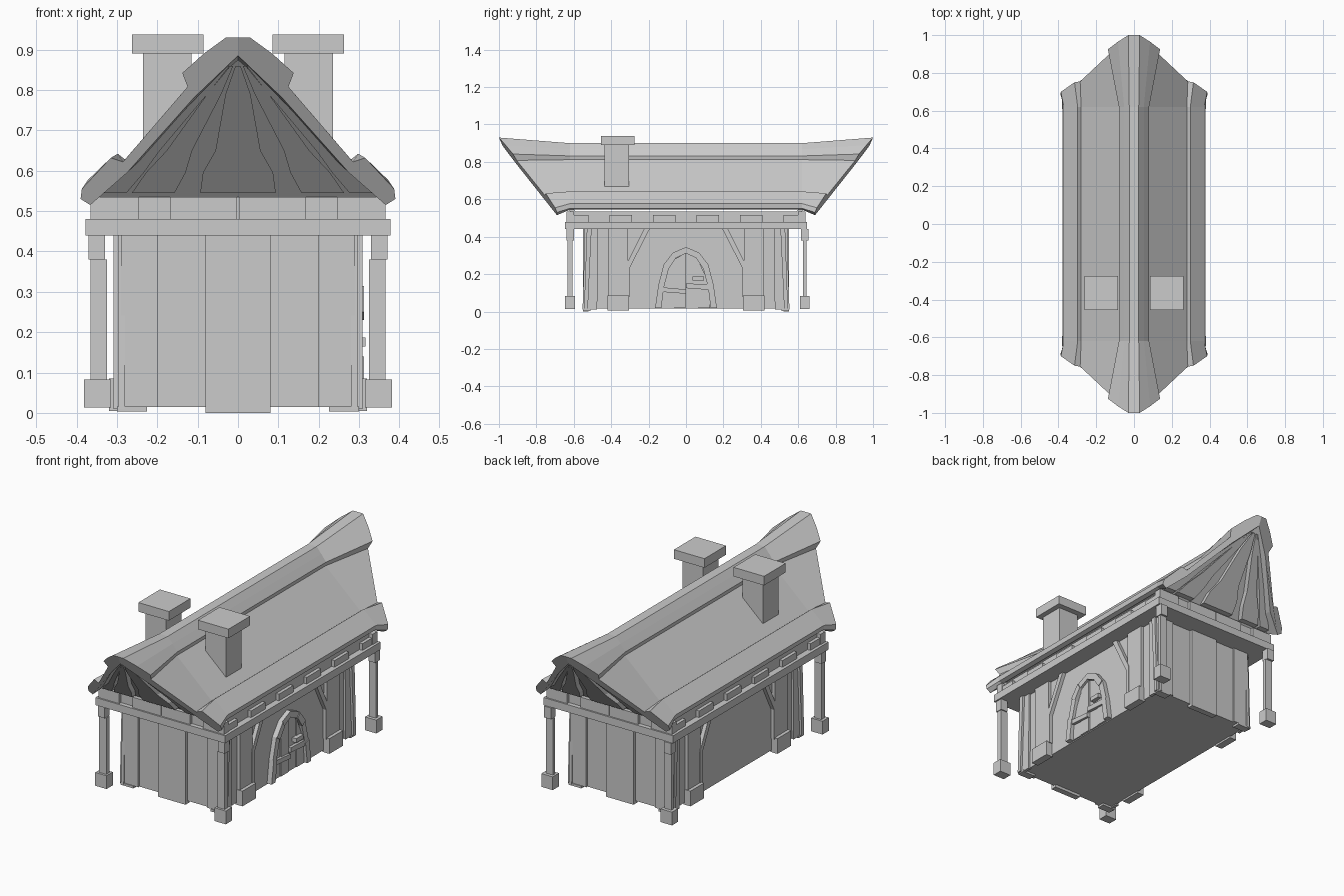
import bpy, bmesh
from mathutils import Vector

if "Cube" in bpy.data.objects:
    bpy.data.objects.remove(bpy.data.objects["Cube"])


def make(name, verts, faces):
    bm = bmesh.new()
    vs = [bm.verts.new(v) for v in verts]
    for f in faces:
        bm.faces.new([vs[i] for i in f])
    bmesh.ops.remove_doubles(bm, verts=bm.verts, dist=1e-5)
    bmesh.ops.recalc_face_normals(bm, faces=bm.faces)
    me = bpy.data.meshes.new(name)
    bm.to_mesh(me)
    bm.free()
    ob = bpy.data.objects.new(name, me)
    bpy.context.collection.objects.link(ob)
    return ob


def prism(name, pts, vec):
    """Extrude a 3D outline along a vector."""
    n = len(pts)
    verts = [Vector(p) for p in pts] + [Vector(p) + Vector(vec) for p in pts]
    faces = [list(range(n)), list(range(n, 2 * n))]
    faces += [[i, (i + 1) % n, n + (i + 1) % n, n + i] for i in range(n)]
    return make(name, verts, faces)


def box(name, x0, x1, y0, y1, z0, z1):
    return prism(name, [(x0, y0, z0), (x1, y0, z0), (x1, y1, z0), (x0, y1, z0)],
                 (0, 0, z1 - z0))


def side_panel(name, s, x, depth, yz):
    """Outline in the y-z plane, raised outward from side wall s."""
    return prism(name, [(s * x, y, z) for y, z in yz], (s * depth, 0, 0))


# Roof shell: (mid x, mid z, end x, end y, end z), ridge to eave and back inside
P = [(0, .90, 0, 1.0, .93), (.025, .90, .03, 1.0, .93),
     (.052, .868, .085, .965, .89), (.08, .832, .138, .925, .842),
     (.077, .812, .125, .905, .808), (.28, .628, .285, .755, .622),
     (.298, .642, .315, .75, .632), (.372, .577, .387, .70, .555),
     (.368, .552, .39, .69, .53), (.345, .545, .366, .69, .515),
     (.265, .605, .275, .74, .595), (.07, .785, .11, .90, .78),
     (0, .855, 0, .98, .885)]
n = len(P)
verts, faces = [], []
for s in (1, -1):
    base = len(verts)
    for d in (-1, 1):
        rings = ([(s * e[2], d * e[3], e[4]) for e in P],
                 [(s * e[0], d * .62, e[1]) for e in P])
        for r in (rings if d < 0 else rings[::-1]):
            verts += r
    for k in range(3):
        a = base + k * n
        faces += [[a + i, a + i + 1, a + n + i + 1, a + n + i] for i in range(n - 1)]
    faces += [[base + i for i in range(n)], [base + 3 * n + i for i in range(n)]]
make("roof", verts, faces)

# Chimneys
for s in (1, -1):
    box("chimney_shaft", s * .115, s * .235, -.435, -.305, .66, .89)
    box("chimney_cap", s * .085, s * .263, -.455, -.275, .89, .938)


# Sloping gable ends with fanned planks
def gy(z, off=0):
    return .62 + off + (z - .535) * .9


for d in (1, -1):
    outline = [(0, .875), (.10, .79), (.27, .605), (.345, .545), (.345, .50),
               (-.345, .50), (-.345, .545), (-.27, .605), (-.10, .79)]
    prism("gable_wall", [(x, d * gy(z), z) for x, z in outline], (0, -d * .03, 0))
    for c, h in ((0, .085), (.21, .048), (-.21, .048), (.305, .026), (-.305, .026)):
        left, right = [], []
        for z, w in ((.545, 1.1), (.595, 1.2), (.65, .95), (.79, 1.3), (.86, 1.0)):
            f = (.885 - z) / .34
            left.append(((c - h * w) * f, d * gy(z), z))
            right.append(((c + h * w) * f, d * gy(z), z))
        prism("gable_plank", left + right[::-1], (0, d * .03, 0))

# Eave beam and the blocks above it
box("eave_beam", -.378, .378, -.648, .648, .44, .48)
box("roof_sill", -.345, .345, -.625, .625, .48, .535)
for d in (1, -1):
    for x0, x1 in ((-.365, -.245), (-.168, -.002), (.002, .168), (.245, .365)):
        box("end_block", x0, x1, d * .60, d * .64, .48, .535)
for s in (1, -1):
    for i in range(6):
        y = -.58 + i * .232
        box("side_block", s * .33, s * .362, y - .06, y + .06, .48, .515)

# Corner porch posts
for s in (1, -1):
    for y, w in ((-.62, .014), (.635, .009)):
        box("post_foot", s * .315, s * .381, y - .026, y + .026, .013, .083)
        box("post", s * .325, s * .366, y - w, y + w, .083, .38)
        box("post_head", s * .33, s * .37, y - .02, y + .02, .38, .44)

# Walls and end panels
box("wall_core", -.285, .285, -.53, .53, .015, .45)
for d in (1, -1):
    box("end_panel_middle", -.08, .08, d * .52, d * .552, 0, .45)
    for s in (1, -1):
        box("end_panel_inner", s * .08, s * .20, d * .52, d * .536, .015, .45)
        box("end_panel_outer", s * .20, s * .29, d * .52, d * .546, .015, .45)
        box("end_panel_foot", s * .225, s * .30, d * .51, d * .551, .004, .016)

# Side wall pilasters, leaning braces and corner boards
for s in (1, -1):
    for d in (1, -1):
        box("pilaster", s * .28, s * .302, d * .31, d * .415, .08, .44)
        box("pilaster_foot", s * .28, s * .32, d * .305, d * .42, .005, .085)
        side_panel("brace", s, .28, .025,
                   [(d * .195, .44), (d * .225, .44), (d * .32, .25), (d * .32, .08),
                    (d * .30, .08), (d * .30, .235)])
        side_panel("corner_board", s, .28, .016,
                   [(d * .47, .44), (d * .54, .44), (d * .553, .01), (d * .475, .01)])
        side_panel("corner_batten", s, .28, .028,
                   [(d * .505, .44), (d * .53, .44), (d * .545, .01), (d * .525, .01)])

# Arched door on the right side: frame stones, planks, crossbars
outer = [(-.165, .02), (-.148, .14), (-.12, .25), (-.07, .315), (0, .345)]
inner = [(-.132, .02), (-.118, .13), (-.092, .23), (-.055, .285), (0, .312)]
for m in (1, -1):
    for i in range(4):
        side_panel("door_frame", 1, .27, .042 - .004 * (i % 2),
                   [(m * y, z) for y, z in
                    (outer[i], outer[i + 1], inner[i + 1], inner[i])])
for i, (y0, y1, z0, z1) in enumerate(((-.128, -.065, .22, .275), (-.063, -.003, .28, .31),
                                      (.003, .063, .31, .28), (.065, .128, .275, .22))):
    if abs(y0) > .1:
        z0 = .14
    if abs(y1) > .1:
        z1 = .14
    side_panel("door_plank", 1, .28, .012 + .004 * (i % 2),
               [(y0, .02), (y1, .02), (y1, z1), (y0, z0)])
side_panel("door_bar", 1, .28, .028, [(-.13, .105), (.0, .095), (.0, .118), (-.13, .13)])
side_panel("door_bar", 1, .28, .028, [(0, .125), (.135, .115), (.14, .145), (0, .15)])
box("door_handle", .28, .316, .035, .095, .165, .187)
